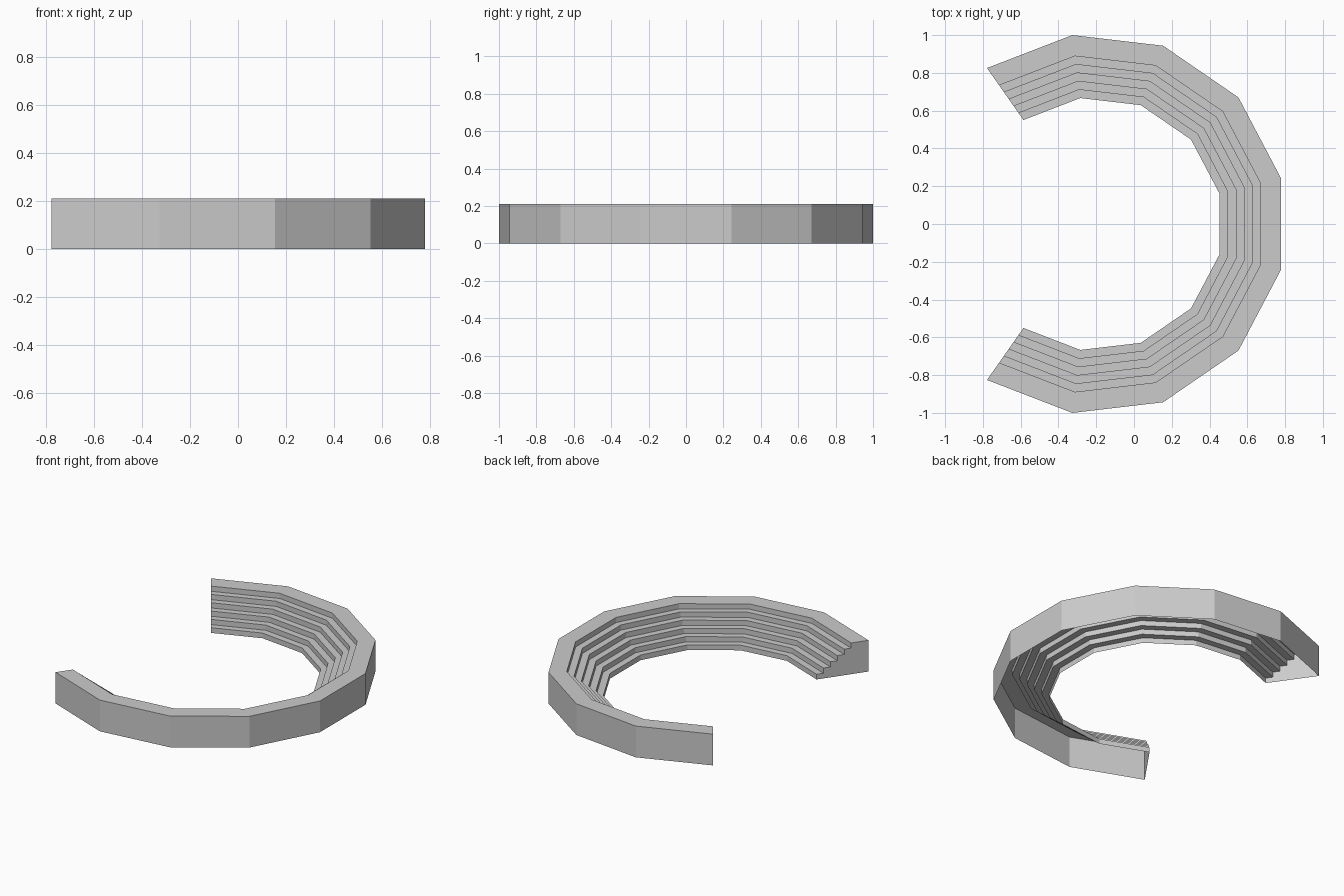
import bpy, bmesh
from math import radians, sin, cos

if "Cube" in bpy.data.objects:
    bpy.data.objects.remove(bpy.data.objects["Cube"])

R_OUT, R_IN, TREAD = 1.008, 0.672, 0.0448
STEPS, HEIGHT = 6, 0.21
SEGS, ARC, CX = 9, 250, -0.2

# Stepped cross-section (radius, height), inner edge to outer wall; underside stays open
profile = []
for i in range(STEPS):
    r = R_IN + i * TREAD
    profile += [(r, HEIGHT * i / STEPS), (r, HEIGHT * (i + 1) / STEPS)]
profile += [(R_OUT, HEIGHT), (R_OUT, 0)]

# Sweep the section around the arc
bm = bmesh.new()
rings = []
for s in range(SEGS + 1):
    a = radians(-ARC / 2 + ARC * s / SEGS)
    rings.append([bm.verts.new((CX + r * cos(a), r * sin(a), z)) for r, z in profile])
for a, b in zip(rings, rings[1:]):
    for j in range(len(profile) - 1):
        bm.faces.new((a[j], a[j + 1], b[j + 1], b[j]))

# Flat end walls
bm.faces.new(rings[0][::-1])
bm.faces.new(rings[-1])

# Orient faces outward
bm.normal_update()
top = max(bm.faces, key=lambda f: f.calc_center_median().z)
bmesh.ops.recalc_face_normals(bm, faces=bm.faces[:])
if top.normal.z < 0:
    bmesh.ops.reverse_faces(bm, faces=bm.faces[:])

mesh = bpy.data.meshes.new("stepped_seating")
bm.to_mesh(mesh)
bm.free()
bpy.context.collection.objects.link(bpy.data.objects.new("stepped_seating", mesh))
